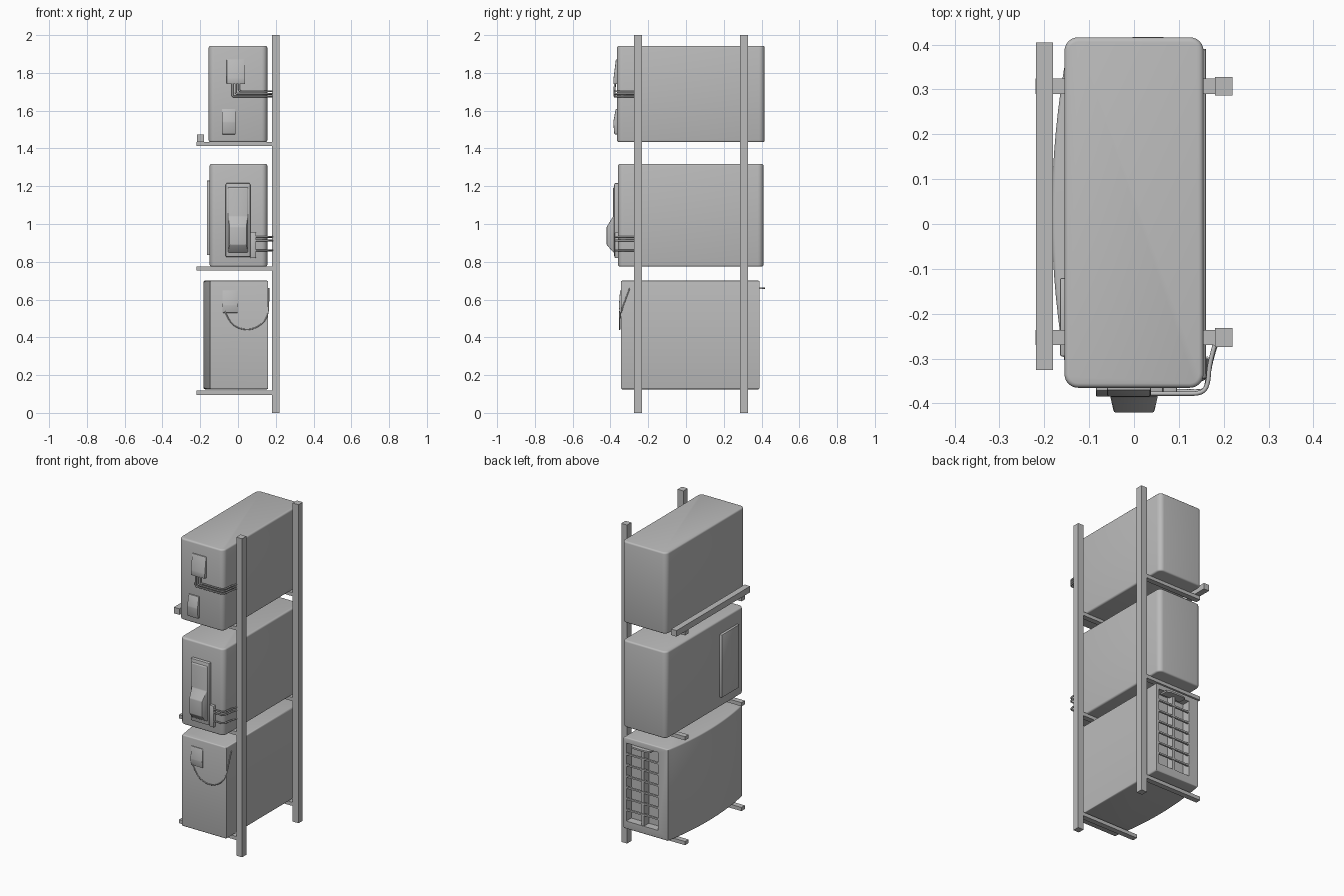
import bpy, bmesh, math
from mathutils import Vector

if "Cube" in bpy.data.objects:
    bpy.data.objects.remove(bpy.data.objects["Cube"])

grey = bpy.data.materials.new("plain_grey")
grey.use_nodes = True
GREY = (0.5, 0.5, 0.5, 1)
grey.diffuse_color = GREY
grey.node_tree.nodes["Principled BSDF"].inputs["Base Color"].default_value = GREY


def finish(name, bm, smooth=True):
    bmesh.ops.recalc_face_normals(bm, faces=bm.faces)
    mesh = bpy.data.meshes.new(name)
    bm.to_mesh(mesh)
    bm.free()
    mesh.materials.append(grey)
    ob = bpy.data.objects.new(name, mesh)
    bpy.context.collection.objects.link(ob)
    if smooth:
        bpy.ops.object.select_all(action="DESELECT")
        ob.select_set(True)
        bpy.context.view_layer.objects.active = ob
        bpy.ops.object.shade_smooth_by_angle(angle=math.radians(35))
    return ob


def box_bm(x, y, z):
    bm = bmesh.new()
    bmesh.ops.create_cube(bm, size=1)
    for v in bm.verts:
        v.co = [lo + (c + 0.5) * (hi - lo) for c, (lo, hi) in zip(v.co, (x, y, z))]
    return bm


def box(name, x, y, z, bevel=0):
    bm = box_bm(x, y, z)
    if bevel:
        bmesh.ops.bevel(bm, geom=bm.edges[:], offset=bevel, segments=2,
                        profile=0.5, affect="EDGES")
    return finish(name, bm, bevel > 0)


def extrude_outline(points, direction):
    bm = bmesh.new()
    face = bm.faces.new([bm.verts.new(p) for p in points])
    new = bmesh.ops.extrude_face_region(bm, geom=[face])["geom"]
    bmesh.ops.translate(bm, vec=direction,
                        verts=[g for g in new if isinstance(g, bmesh.types.BMVert)])
    bmesh.ops.recalc_face_normals(bm, faces=bm.faces)
    return bm


def side_profile(name, x, yz, taper=0, bevel=0.004):
    """Side outline (y, z) swept across x, narrowing towards the front."""
    bm = extrude_outline([(x[0], y, z) for y, z in yz], (x[1] - x[0], 0, 0))
    mid, back = sum(x) / 2, max(y for y, z in yz)
    for v in bm.verts:
        v.co.x = mid + (v.co.x - mid) * (1 - taper * (back - v.co.y))
    bmesh.ops.bevel(bm, geom=bm.edges[:], offset=bevel, segments=2,
                    profile=0.5, affect="EDGES")
    return finish(name, bm)


def is_upright(e):
    d = e.verts[0].co - e.verts[1].co
    return abs(d.z) > 0.1 and abs(d.x) + abs(d.y) < 0.001


def soften(bm, corner, rim):
    """Round the upright corners, then the top and bottom rims."""
    if corner:
        bmesh.ops.bevel(bm, geom=[e for e in bm.edges if is_upright(e)], offset=corner,
                        segments=6, profile=0.5, affect="EDGES")
    bmesh.ops.bevel(bm, geom=[e for e in bm.edges if not is_upright(e)], offset=rim,
                    segments=3, profile=0.5, affect="EDGES")


def cable(name, points, radius=0.005, kind="POLY"):
    curve = bpy.data.curves.new(name, "CURVE")
    curve.dimensions = "3D"
    curve.bevel_depth = radius
    curve.bevel_resolution = 2
    curve.use_fill_caps = True
    spline = curve.splines.new(kind)
    spline.points.add(len(points) - 1)
    for p, co in zip(spline.points, points):
        p.co = (*co, 1)
    if kind == "NURBS":
        spline.order_u = 3
        spline.use_endpoint_u = True
        spline.resolution_u = 6
    curve.materials.append(grey)
    bpy.context.collection.objects.link(bpy.data.objects.new(name, curve))


# Rack: two posts, three pairs of brackets and a front rail
for side, y in (("front", -0.253), ("back", 0.307)):
    box(side + "_post", (0.18, 0.22), (y - 0.021, y + 0.021), (0, 2))
    for i, z in enumerate((0.095, 0.753, 1.412)):
        box(f"{side}_bracket_{i}", (-0.22, 0.182), (y - 0.017, y + 0.017), (z, z + 0.023))
box("top_shelf_rail", (-0.218, -0.18), (-0.325, 0.405), (1.435, 1.473))

# Upper and middle cabinets
for name, x, y, z in (("upper_cabinet", (-0.155, 0.155), (-0.365, 0.416), (1.433, 1.943)),
                      ("middle_cabinet", (-0.15, 0.155), (-0.36, 0.41), (0.774, 1.318))):
    bm = box_bm(x, y, z)
    soften(bm, 0.03, 0.01)
    finish(name, bm)
box("middle_side_panel", (-0.165, -0.14), (-0.295, -0.12), (0.835, 1.23), 0.004)

# Lower cabinet with a bowed side
front, back, low, high = -0.345, 0.39, 0.125, 0.7
outline = [(0.16, front, low), (0.16, back, low)]
for i in range(17):
    t = 1 - i / 8
    y = (front + back) / 2 + t * (back - front) / 2
    outline.append((-0.183 + 0.035 * t * t, y, low))
bm = extrude_outline(outline, (0, 0, high - low))
soften(bm, 0, 0.008)
lower = finish("lower_cabinet", bm)

# Grille opening cut into the back
gx, gz = (-0.08, 0.142), (0.175, 0.665)
cutter = box("grille_cutter", gx, (back - 0.05, back + 0.05), gz)
cutter.hide_render = True
mod = lower.modifiers.new("grille_opening", "BOOLEAN")
mod.operation = "DIFFERENCE"
mod.solver = "EXACT"
mod.object = cutter
bpy.ops.object.select_all(action="DESELECT")
bpy.context.view_layer.objects.active = lower
lower.select_set(True)
bpy.ops.object.modifier_apply(modifier=mod.name)
bpy.data.objects.remove(cutter)

# Grille bars and hood
for i in range(1, 7):
    z = gz[0] + i * (gz[1] - gz[0]) / 7
    box(f"grille_slat_{i}", gx, (back - 0.012, back), (z - 0.005, z + 0.005))
box("grille_upright", (0.02, 0.038), (back - 0.05, back - 0.004), gz)
hood = [(0.1, back - 0.03, 0.655), (-0.038, back - 0.03, 0.655)]
for i in range(9):
    t = i / 4 - 1
    hood.append((0.031 + 0.069 * t, back + 0.027 - 0.012 * t ** 4, 0.655))
finish("grille_hood", extrude_outline(hood, (0, 0, 0.01)))

# Upper cabinet fittings
side_profile("upper_connector", (-0.06, 0.038),
             [(-0.36, 1.74), (-0.384, 1.74), (-0.384, 1.77), (-0.371, 1.872), (-0.36, 1.872)])
side_profile("upper_handle", (-0.085, -0.012),
             [(-0.36, 1.475), (-0.38, 1.475), (-0.385, 1.54), (-0.372, 1.61), (-0.36, 1.61)])
for i in range(3):
    x, z = -0.03 + 0.018 * i, 1.675 + 0.014 * i
    cable(f"upper_cable_{i}", [(x, -0.376, 1.75), (x, -0.378, z + 0.02), (x, -0.378, z),
                               (x + 0.02, -0.378, z), (0.11, -0.378, z), (0.15, -0.378, z),
                               (0.165, -0.36, z), (0.168, -0.31, z), (0.18, -0.27, z)],
          kind="NURBS")

# Middle cabinet fittings
box("lever_base", (-0.065, 0.065), (-0.38, -0.35), (0.825, 1.216), 0.006)
side_profile("lever_body", (-0.056, 0.056),
             [(-0.37, 0.85), (-0.385, 0.85), (-0.42, 0.89), (-0.42, 0.985),
              (-0.386, 1.04), (-0.386, 1.19), (-0.37, 1.2)], taper=4)
box("cable_block", (0.065, 0.096), (-0.378, -0.35), (0.82, 0.955), 0.004)
for i, z in enumerate((0.86, 0.912, 0.932)):
    cable(f"middle_cable_{i}", [(0.09, -0.372, z), (0.135, -0.374, z), (0.16, -0.372, z),
                                (0.165, -0.34, z), (0.172, -0.3, z), (0.182, -0.27, z)],
          kind="NURBS")

# Lower cabinet socket and drooping lead
side_profile("lower_socket", (-0.082, 0.0),
             [(-0.34, 0.53), (-0.352, 0.53), (-0.355, 0.57), (-0.349, 0.648), (-0.34, 0.648)],
             bevel=0.002)
cable("drooping_lead", [(-0.078, -0.35, 0.56), (-0.06, -0.351, 0.51), (-0.02, -0.351, 0.455),
                        (0.06, -0.351, 0.435), (0.13, -0.351, 0.47), (0.16, -0.347, 0.52),
                        (0.163, -0.325, 0.59), (0.163, -0.298, 0.66)], 0.003, "NURBS")
